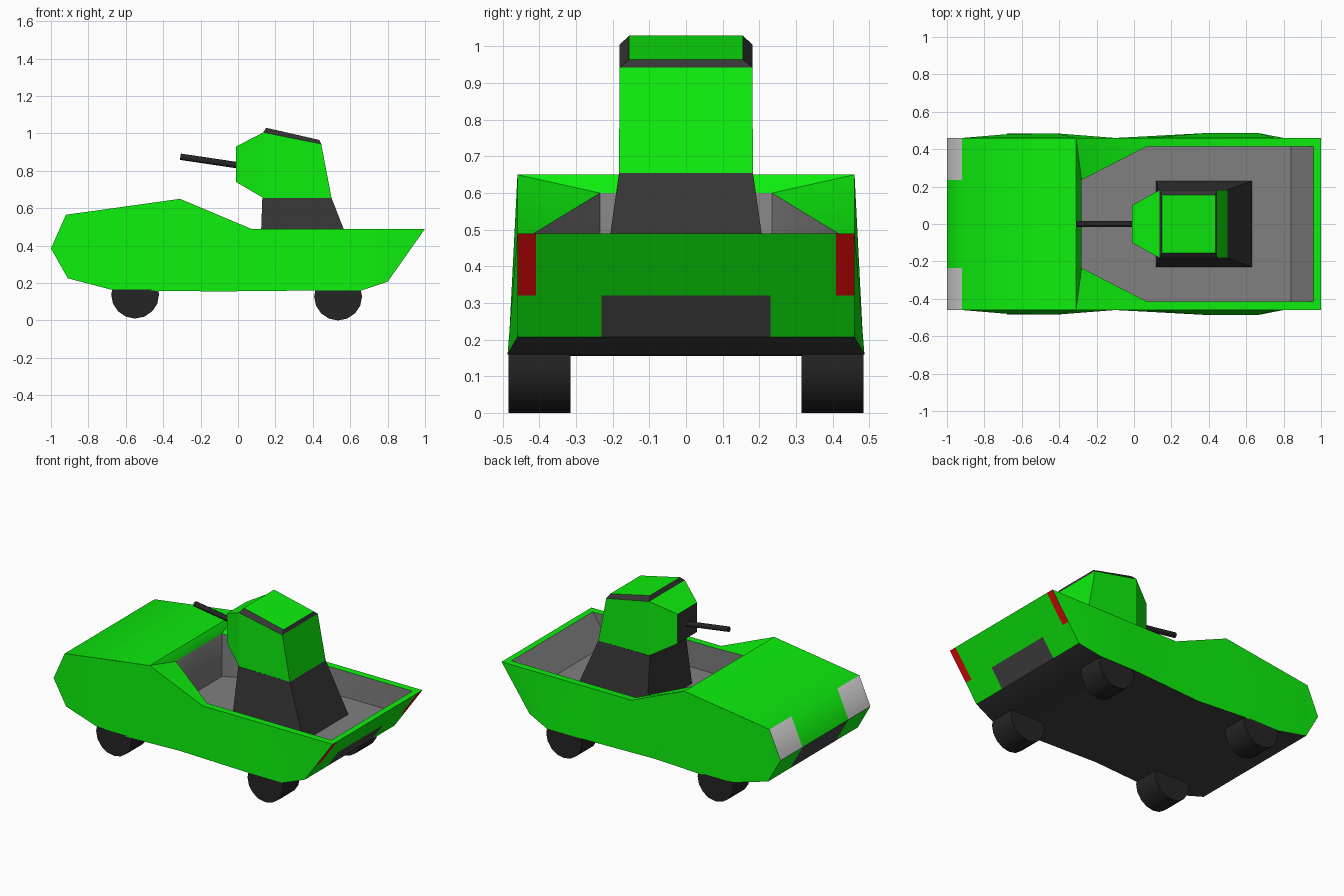
import bpy, bmesh, math
from mathutils import Vector, Matrix

if "Cube" in bpy.data.objects:
    bpy.data.objects.remove(bpy.data.objects["Cube"])

COLORS = {
    "green": (0.004, 0.86, 0.004, 1), "dark": (0.036, 0.036, 0.036, 1),
    "black": (0.05, 0.05, 0.05, 1), "grey": (0.214, 0.214, 0.214, 1),
    "lamp": (0.7, 0.7, 0.7, 1), "red": (0.72, 0.003, 0.003, 1),
    "tyre": (0.018, 0.018, 0.018, 1), "plate": (0.06, 0.06, 0.06, 1),
}
MATS = {}
for key, rgba in COLORS.items():
    MATS[key] = bpy.data.materials.new(key)
    MATS[key].diffuse_color = rgba
KEYS = list(COLORS)


def loft(a, b, color):
    """Quads between two equally long rows of points."""
    return [([a[i], a[i + 1], b[i + 1], b[i]], color) for i in range(len(a) - 1)]


def panel(section, ys, table):
    """Sloped panel: xz section swept over y columns, one colour per cell."""
    out = []
    for (p, q), colors in zip(zip(section, section[1:]), table):
        for y0, y1, c in zip(ys, ys[1:], colors):
            out.append(([(p[0], y0, p[1]), (p[0], y1, p[1]),
                         (q[0], y1, q[1]), (q[0], y0, q[1])], c))
    return out


def finish(name, bm, smooth=None):
    if smooth:
        for f in bm.faces:
            f.smooth = True
        for e in bm.edges:
            # the nose-to-hood bend stays soft, other strong bends are sharp
            nose = all(abs(v.co.x + .92) < 1e-3 for v in e.verts) \
                and abs(e.verts[0].co.z - e.verts[1].co.z) < 1e-3
            e.smooth = nose or e.calc_face_angle(0) < math.radians(smooth)
    me = bpy.data.meshes.new(name)
    bm.to_mesh(me)
    bm.free()
    for key in KEYS:
        me.materials.append(MATS[key])
    ob = bpy.data.objects.new(name, me)
    bpy.context.collection.objects.link(ob)
    return ob


def build(name, faces, smooth=None):
    """Half-model faces (y >= 0) mirrored across y = 0 and welded."""
    bm = bmesh.new()
    for pts, color in faces:
        for s in (1, -1):
            f = bm.faces.new([bm.verts.new((x, y * s, z)) for x, y, z in pts])
            f.material_index = KEYS.index(color)
    bmesh.ops.remove_doubles(bm, verts=bm.verts, dist=1e-4)
    bmesh.ops.dissolve_degenerate(bm, edges=bm.edges, dist=1e-4)
    bmesh.ops.recalc_face_normals(bm, faces=bm.faces)
    return finish(name, bm, smooth)


def mid(row):
    return [(x, 0, z) for x, y, z in row]


# Hull: sides with slight wheel bulges, and dark underside
W = 0.46
bottom = [(-.91, W, .225), (-.68, .48, .165), (-.42, .485, .158), (-.1, W, .155),
          (.4, .487, .16), (.66, .487, .16), (.8, W, .207)]
top = [(-.92, W, .565), (-.66, W, .601), (-.31, W, .65), (.07, W, .49),
       (.4, W, .49), (.75, W, .49), (1, W, .49)]
hull = loft(top, bottom, "green") + loft(bottom, mid(bottom), "black")
hull.append(([(-1, W, .385), top[0], bottom[0]], "green"))

# Nose with headlamps and grille, hood, tail with lamps and plate
hull += panel([(-.92, .565), (-1, .385), (-.91, .225)], [0, .235, W],
              [("green", "lamp"), ("plate", "green")])
hull += panel([(-.92, .565), (-.31, .65)], [0, .235, W], [("green", "green")])
hull += panel([(1, .49), (.88, .32), (.8, .207)], [0, .23, .41, W],
              [("green", "green", "red"), ("plate", "green", "green")])

# Rim around the open bed, then bed walls and floor
F = .322
outer = [(-.31, 0, .65), (-.31, W, .65), (.07, W, .49), (1, W, .49), (1, 0, .49)]
inner = [(-.28, 0, .6), (-.28, .235, .6), (.07, .415, .49), (.96, .415, .49), (.96, 0, .49)]
floor = [(min(x, .84), y, F) for x, y, z in inner]
hull += loft(outer, inner, "green") + loft(inner, floor, "grey") + [(floor, "grey")]
build("hull", hull, 32)

# Turret pedestal
foot = [(.118, 0, F), (.118, .23, F), (.63, .23, F), (.63, 0, F)]
neck = [(.13, 0, .655), (.13, .183, .655), (.5, .183, .655), (.5, 0, .655)]
build("turret_pedestal", loft(foot, neck, "dark") + [(foot, "dark")])

# Turret cabin: dark gun face, cheeks, walls and dark-edged roof
face_lo, face_hi = (-.01, .1, .74), (-.01, .1, .93)
sh_lo, sh_hi = (.135, .181, .655), (.135, .181, 1.005)
bk_hi, bk_lo = (.445, .181, .943), (.5, .183, .655)
rf, rb = (.15, .155, 1.03), (.435, .155, .965)
turret = [([face_lo, face_hi, sh_hi, sh_lo], "green"),
          ([sh_lo, sh_hi, bk_hi, bk_lo], "green"),
          ([sh_hi, rf, rb, bk_hi], "dark")]
ring = [sh_lo, face_lo, face_hi, sh_hi, rf, rb, bk_hi, bk_lo, sh_lo]
ring_colors = ["green", "dark", "green", "dark", "green", "dark", "green", "dark"]
for p, q, c in zip(ring, ring[1:], ring_colors):
    turret += loft([p, q], mid([p, q]), c)
build("turret_cabin", turret)


def cylinder(name, a, b, radius, sides, color, cut_z=None):
    a, b = Vector(a), Vector(b)
    rot = (b - a).to_track_quat('Z', 'Y').to_matrix().to_4x4()
    bm = bmesh.new()
    bmesh.ops.create_cone(bm, cap_ends=True, segments=sides, radius1=radius, radius2=radius,
                          depth=(b - a).length, matrix=Matrix.Translation((a + b) / 2) @ rot)
    if cut_z:
        bmesh.ops.bisect_plane(bm, geom=bm.verts[:] + bm.edges[:] + bm.faces[:],
                               plane_co=(0, 0, cut_z), plane_no=(0, 0, 1), clear_outer=True)
    for f in bm.faces:
        f.material_index = KEYS.index(color)
    return finish(name, bm, 50)


# Gun barrel
cylinder("gun_barrel", (.01, 0, .828), (-.308, 0, .875), .017, 8, "tyre")

# Wheels, trimmed where they enter the hull
for end, x, z in (("front", -.55, .138), ("rear", .535, .128)):
    for side, s in (("left", 1), ("right", -1)):
        cylinder(f"{end}_{side}_wheel", (x, s * .315, z), (x, s * .484, z), .128, 16, "tyre", .165)

for m in bpy.data.materials:
    if m.users and not m.is_grease_pencil:
        m.use_nodes = True
        m.node_tree.nodes["Principled BSDF"].inputs["Base Color"].default_value = m.diffuse_color
